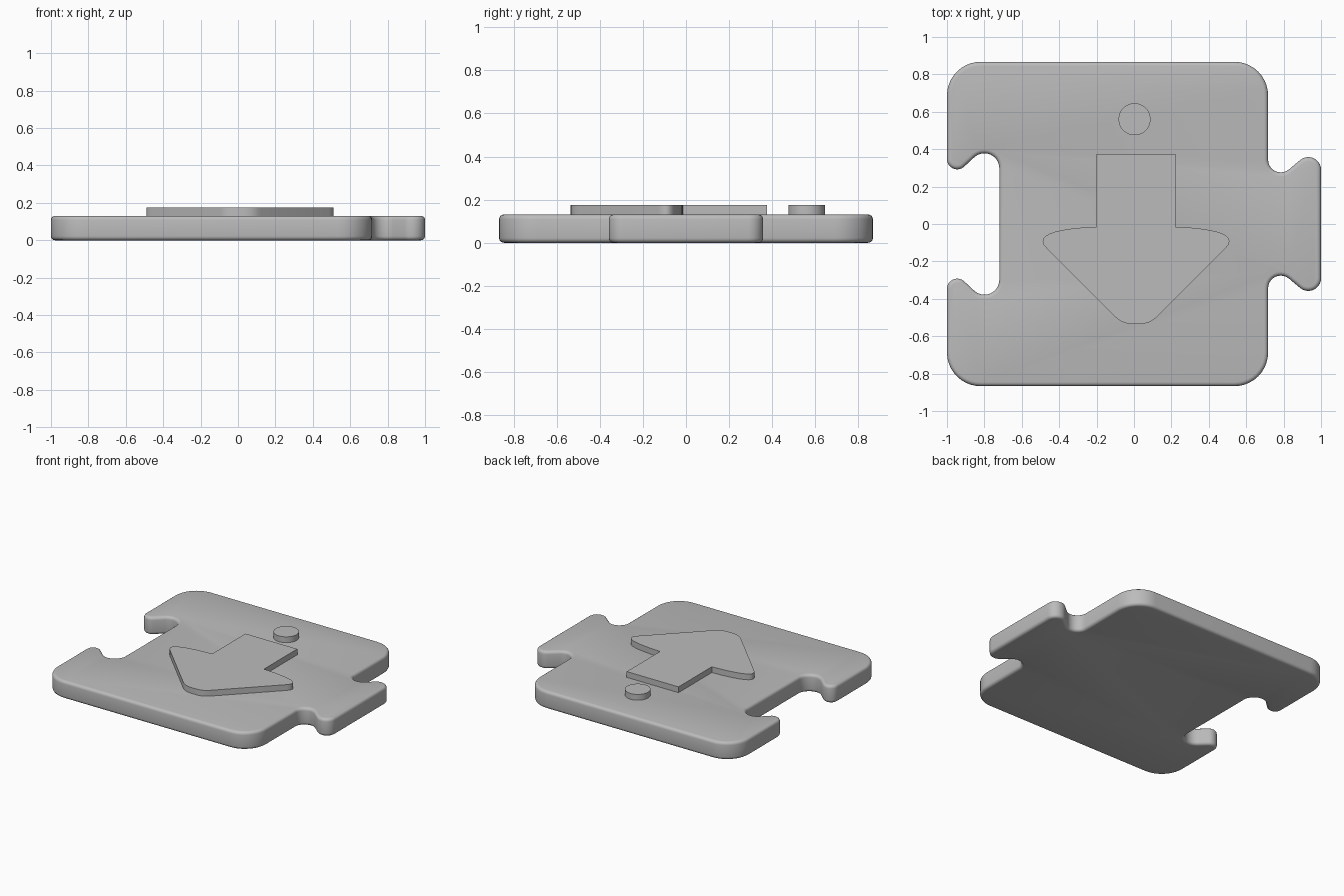
import bpy, bmesh
from math import sin, cos, radians, pi

if "Cube" in bpy.data.objects:
    bpy.data.objects.remove(bpy.data.objects["Cube"], do_unlink=True)

grey = bpy.data.materials.new("plain grey")
grey.use_nodes = True
color = (0.5, 0.5, 0.5, 1)
grey.diffuse_color = color
grey.node_tree.nodes["Principled BSDF"].inputs["Base Color"].default_value = color


def arc(cx, cy, r, start, end, steps=10):
    angles = [radians(start + (end - start) * i / steps) for i in range(steps + 1)]
    return [(cx + r * cos(a), cy + r * sin(a)) for a in angles]


def bezier(p0, p1, p2, p3, steps=12):
    def at(t):
        s = 1 - t
        return tuple(s**3 * a + 3 * s * s * t * b + 3 * s * t * t * c + t**3 * d
                     for a, b, c, d in zip(p0, p1, p2, p3))
    return [at(i / steps) for i in range(steps + 1)]


def extrude_outline(name, points, bottom, top, bevel=0):
    bm = bmesh.new()
    face = bm.faces.new([bm.verts.new((x, y, bottom)) for x, y in points])
    result = bmesh.ops.extrude_face_region(bm, geom=[face])
    raised = [v for v in result["geom"] if isinstance(v, bmesh.types.BMVert)]
    bmesh.ops.translate(bm, verts=raised, vec=(0, 0, top - bottom))
    bmesh.ops.remove_doubles(bm, verts=bm.verts, dist=0.0001)
    bmesh.ops.recalc_face_normals(bm, faces=bm.faces)
    mesh = bpy.data.meshes.new(name)
    bm.to_mesh(mesh)
    bm.free()
    obj = bpy.data.objects.new(name, mesh)
    bpy.context.collection.objects.link(obj)
    mesh.materials.append(grey)
    bpy.ops.object.select_all(action="DESELECT")
    obj.select_set(True)
    bpy.context.view_layer.objects.active = obj
    if bevel:
        mod = obj.modifiers.new("rounded rim", "BEVEL")
        mod.width = bevel
        mod.segments = 4
        mod.limit_method = "ANGLE"
        mod.angle_limit = radians(50)
        mod.use_clamp_overlap = False
        bpy.ops.object.modifier_apply(modifier=mod.name)
    bpy.ops.object.shade_smooth_by_angle(angle=radians(35))
    return obj


# Plate: right half-outline of the tab side, left half-outline of the notch side
HALF_Y, CORNER, EDGE = 0.867, 0.18, 0.717
tab_side = (arc(EDGE - CORNER, HALF_Y - CORNER, CORNER, 90, 0)
            + arc(0.785, 0.344, 0.068, 180, 309)
            + arc(0.932, 0.29, 0.068, 129, 0))
notch_side = (arc(-0.80, 0.298, 0.08, 0, 129)
              + arc(-0.945, 0.347, 0.055, 309, 180)
              + arc(-1 + CORNER, HALF_Y - CORNER, CORNER, 180, 90))
upper = notch_side + tab_side
lower = [(x, -y) for x, y in reversed(upper)]
extrude_outline("puzzle_plate", upper + lower, 0, 0.131, bevel=0.022)

# Raised arrow pointing to the front, mirrored about its own axis
MID = 0.011
half = ([(0.212, 0.375)]
        + bezier((0.212, -0.015), (0.353, -0.02), (0.572, -0.042), (0.476, -0.132))
        + bezier((0.112, -0.496), (0.075, -0.533), (0.04, -0.535), (0, -0.535), 6))
arrow = [(MID + x, y) for x, y in half] + [(MID - x, y) for x, y in reversed(half[:-1])]
extrude_outline("raised_arrow", arrow, 0.12, 0.174)

# Raised round dot behind the arrow
extrude_outline("raised_dot", arc(0.003, 0.56, 0.0855, 0, 360, 48)[:-1], 0.12, 0.174)
